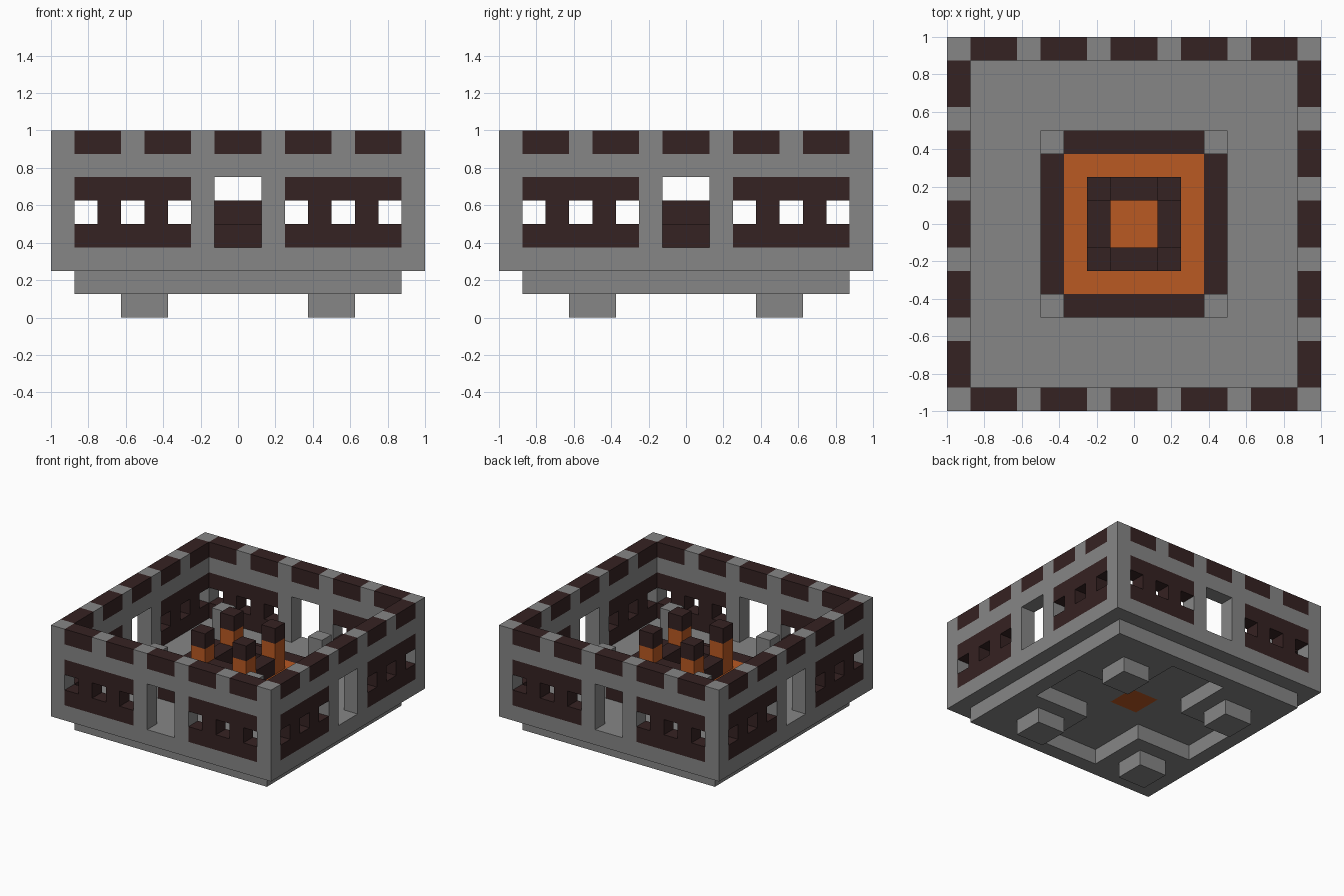
import bpy, bmesh
from math import pi
from mathutils import Matrix, Vector

if "Cube" in bpy.data.objects:
    bpy.data.objects.remove(bpy.data.objects["Cube"], do_unlink=True)

U = 0.125  # block size


def material(name, rgb):
    m = bpy.data.materials.new(name)
    m.use_nodes = True
    m.diffuse_color = (*rgb, 1)
    m.node_tree.nodes["Principled BSDF"].inputs["Base Color"].default_value = (*rgb, 1)
    return m


STONE, BRICK, LAVA = range(3)
MATERIALS = [
    material("grey_stone", (0.24, 0.24, 0.24)),
    material("dark_red_brick", (0.036, 0.016, 0.016)),
    material("orange_lava", (0.49, 0.10, 0.016)),
]


def finish(name, bm, turn=0):
    """Turn a mesh by quarter turns about z and link it."""
    bmesh.ops.rotate(bm, verts=bm.verts, cent=(0, 0, 0),
                     matrix=Matrix.Rotation(turn * pi / 2, 3, 'Z'))
    bmesh.ops.recalc_face_normals(bm, faces=bm.faces)
    mesh = bpy.data.meshes.new(name)
    bm.to_mesh(mesh)
    bm.free()
    for m in MATERIALS:
        mesh.materials.append(m)
    obj = bpy.data.objects.new(name, mesh)
    bpy.context.collection.objects.link(obj)
    return obj


def box(name, low, high, mat, turn=0):
    """Box between two corners, measured in blocks."""
    bm = bmesh.new()
    bmesh.ops.create_cube(bm, size=1)
    low, high = Vector(low), Vector(high)
    for v in bm.verts:
        v.co = [U * ((a + b) / 2 + c * (b - a)) for a, b, c in zip(low, high, v.co)]
    for f in bm.faces:
        f.material_index = mat
    return finish(name, bm, turn)


def blocks(name, origin, size, rule, turn=0):
    """Outer skin of a block layout; rule(i, j, k) gives a material or None."""
    def at(cell):
        inside = all(0 <= c < s for c, s in zip(cell, size))
        return rule(*cell) if inside else None

    bm = bmesh.new()
    origin = Vector(origin)
    for i in range(size[0]):
        for j in range(size[1]):
            for k in range(size[2]):
                mat = at((i, j, k))
                if mat is None:
                    continue
                for axis in range(3):
                    for side in (0, 1):
                        step = [i, j, k]
                        step[axis] += 2 * side - 1
                        if at(step) is not None:
                            continue
                        corners = []
                        for a, b in ((0, 0), (1, 0), (1, 1), (0, 1)):
                            p = Vector((i, j, k))
                            p[axis] += side
                            p[(axis + 1) % 3] += a
                            p[(axis + 2) % 3] += b
                            corners.append(bm.verts.new((origin + p) * U))
                        bm.faces.new(corners).material_index = mat
    bmesh.ops.remove_doubles(bm, verts=bm.verts, dist=0.001)
    return finish(name, bm, turn)


# Wall with a doorway, two brick lattices and a row of brick inlays on top
def wall_rule(i, j, k):
    i = min(i, 15 - i)
    if k == 5:
        return BRICK if i in (1, 2, 4, 5, 7) else STONE
    if k in (1, 2, 3):
        if i == 7:
            return None
        if 1 <= i <= 5:
            return None if k == 2 and i % 2 else BRICK
    return STONE


# Plinth with a cross-shaped recess underneath
def plinth_rule(i, j, k):
    x, y = abs(i - 6.5), abs(j - 6.5)
    recess = (x < 2 and y < 6) or (y < 2 and x < 6)
    return None if recess else STONE


# Floor slab with a lava core showing below
def floor_rule(i, j, k):
    return LAVA if i in (6, 7) and j in (6, 7) else STONE


blocks("plinth", (-7, -7, 1), (14, 14, 1), plinth_rule)
blocks("floor", (-7, -7, 2), (14, 14, 1), floor_rule)
box("lava_pool", (-3, -3, 3), (3, 3, 4), LAVA)

# Parts repeated on all four sides
for n, side in enumerate(("front", "right", "back", "left")):
    blocks(side + "_wall", (-8, -8, 2), (15, 1, 6), wall_rule, n)
    box(side + "_foot", (-5, -5, 0), (-3, -3, 1), STONE, n)
    box(side + "_basin_rim", (-3, -4, 3), (3, -3, 4), BRICK, n)
    box(side + "_basin_post", (-4, -4, 3), (-3, -3, 6), STONE, n)
    box(side + "_inner_rim", (-1, -2, 4), (1, -1, 5), BRICK, n)
    box(side + "_lava_pillar", (-2, -2, 4), (-1, -1, 6), LAVA, n)
    box(side + "_pillar_cap", (-2, -2, 6), (-1, -1, 7), BRICK, n)
